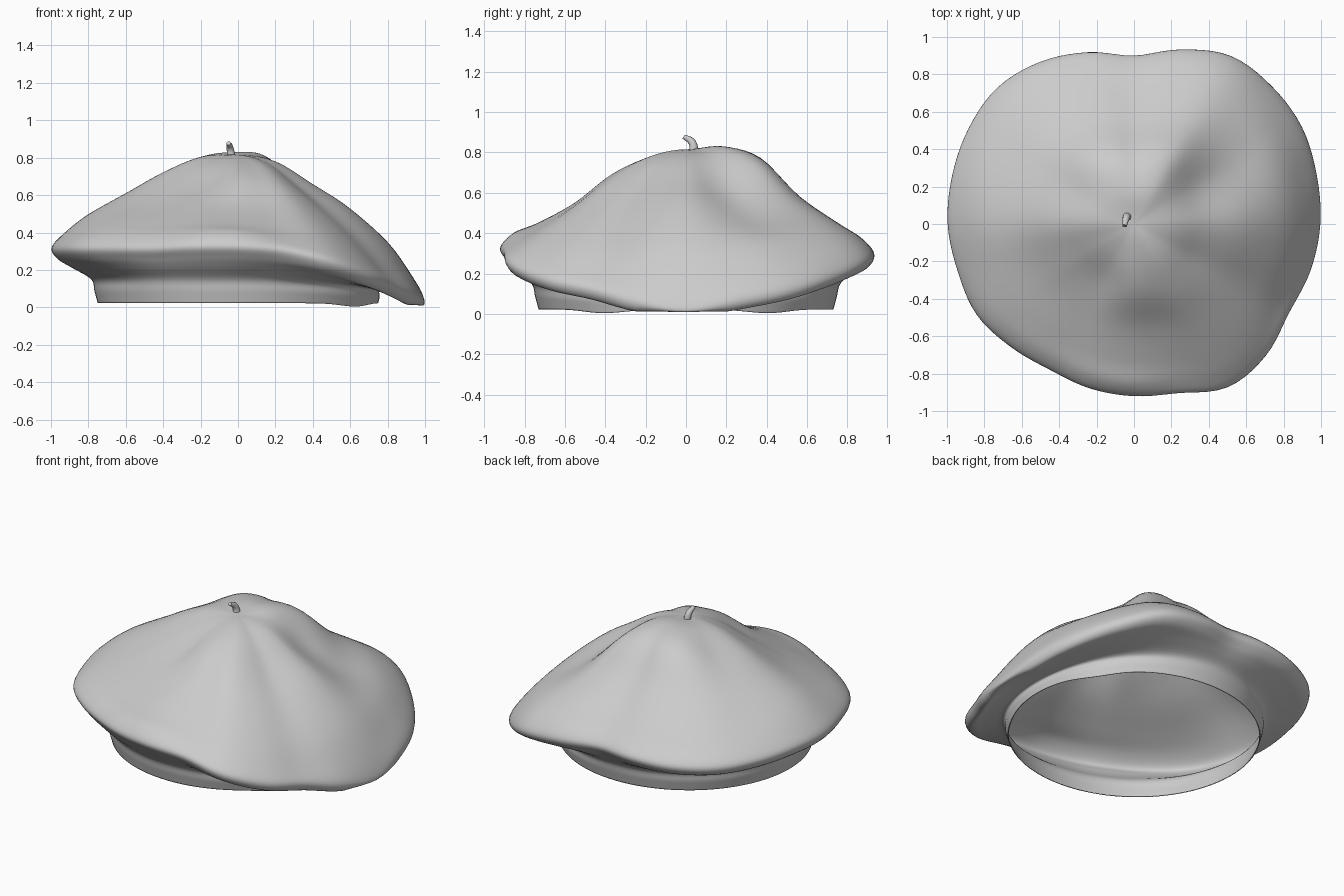
import bpy, bmesh, math

if "Cube" in bpy.data.objects:
    bpy.data.objects.remove(bpy.data.objects["Cube"])

N = 120      # segments around
SUB = 5      # smooth steps between profile points

# rim outline every 15 degrees, starting at +x: radius and height
RIM_R = [.995, 1.01, 1.035, 1.04, 1.035, .965, .90, .95, 1.00, 1.03, 1.02, 1.005,
         .995, .975, .97, .93, .90, .91, .92, .935, 1.005, .995, .955, .975]
RIM_Z = [.03, .08, .13, .20, .27, .30, .31, .31, .30, .30, .31, .32,
         .32, .32, .32, .32, .32, .33, .33, .31, .25, .18, .13, .07]
# crown heights every 30 degrees, at these fractions of the rim radius
FRACS = [.2, .4, .6, .8, .93]
CROWN = [[.78, .66, .53, .35, .17],
         [.785, .62, .48, .37, .24],
         [.825, .75, .57, .45, .36],
         [.83, .77, .59, .45, .38],
         [.825, .77, .59, .45, .37],
         [.81, .72, .59, .46, .38],
         [.80, .72, .61, .50, .40],
         [.77, .66, .55, .46, .39],
         [.76, .64, .54, .45, .39],
         [.775, .69, .55, .45, .40],
         [.78, .68, .54, .41, .32],
         [.77, .64, .50, .34, .21]]


def spline(p0, p1, p2, p3, t):
    return .5 * (2 * p1 + (p2 - p0) * t + (2 * p0 - 5 * p1 + 4 * p2 - p3) * t * t
                 + (3 * p1 - p0 - 3 * p2 + p3) * t ** 3)


def around(values, u):
    """Smooth periodic lookup, u from 0 to 1."""
    f = u * len(values)
    i = int(f)
    return spline(*[values[(i + k) % len(values)] for k in (-1, 0, 1, 2)], f - i)


def smooth_path(pts):
    full = [(-pts[1][0], pts[1][1])] + pts + [pts[-1]]
    out = []
    for i in range(1, len(full) - 2):
        for s in range(SUB):
            out.append(tuple(spline(*[full[i + k][c] for k in (-1, 0, 1, 2)], s / SUB)
                             for c in (0, 1)))
    return out[1:] + [pts[-1]]


def ellipse(a, x, y):
    return 1 / math.hypot(math.cos(a) / x, math.sin(a) / y)


def beret_profile(u):
    """Crown, rolled rim, underside and head band as one flowing line."""
    a = 2 * math.pi * u
    r, z = around(RIM_R, u), around(RIM_Z, u)
    drop = max(0, math.cos(a)) ** 2
    br, bz = ellipse(a, .785 - .02 * drop, .765), .15 - .06 * drop
    lo = ellipse(a, .75, .73)
    d = math.degrees(min(a, 2 * math.pi - a))
    z0 = .022 - .018 * math.exp(-((d - 33) / 13) ** 2)
    uz = max(.012, z - .06)
    pts = [(0, .815)]
    pts += [(r * f, around([row[k] for row in CROWN], u)) for k, f in enumerate(FRACS)]
    pts += [(r, z), (r - .03, uz), ((r + br) / 2 - .005, (uz + bz) / 2 + .005),
            (br, bz), ((br + lo) / 2, (bz + z0) / 2), (lo, z0)]
    return smooth_path(pts)


def loft(name, profile, cap):
    bm = bmesh.new()
    cols = []
    for i in range(N):
        u = i / N
        c, s = math.cos(2 * math.pi * u), math.sin(2 * math.pi * u)
        cols.append([bm.verts.new((r * c, r * s, z)) for r, z in profile(u)])
    top = bm.verts.new((0, 0, cap))
    for i in range(N):
        p, q = cols[i], cols[(i + 1) % N]
        bm.faces.new((top, p[0], q[0]))
        for j in range(len(p) - 1):
            bm.faces.new((p[j], p[j + 1], q[j + 1], q[j]))
    me = bpy.data.meshes.new(name)
    bm.to_mesh(me)
    bm.free()
    me.polygons.foreach_set("use_smooth", [True] * len(me.polygons))
    ob = bpy.data.objects.new(name, me)
    bpy.context.collection.objects.link(ob)
    mod = ob.modifiers.new("cloth_thickness", 'SOLIDIFY')
    mod.thickness = .006
    mod.offset = -1
    return ob


# floppy cap with turned-under rim and head band
loft("cap", beret_profile, .815)

# little bent stem on top
cu = bpy.data.curves.new("stem", 'CURVE')
cu.dimensions = '3D'
cu.bevel_depth = .02
cu.bevel_resolution = 4
cu.use_fill_caps = True
sp = cu.splines.new('BEZIER')
stem = [(-.035, .04, .79, 1.2), (-.042, .03, .85, .95), (-.05, -.01, .878, .6)]
sp.bezier_points.add(len(stem) - 1)
for bp, (x, y, z, w) in zip(sp.bezier_points, stem):
    bp.co = (x, y, z)
    bp.radius = w
    bp.handle_left_type = bp.handle_right_type = 'AUTO'
bpy.context.collection.objects.link(bpy.data.objects.new("stem", cu))
